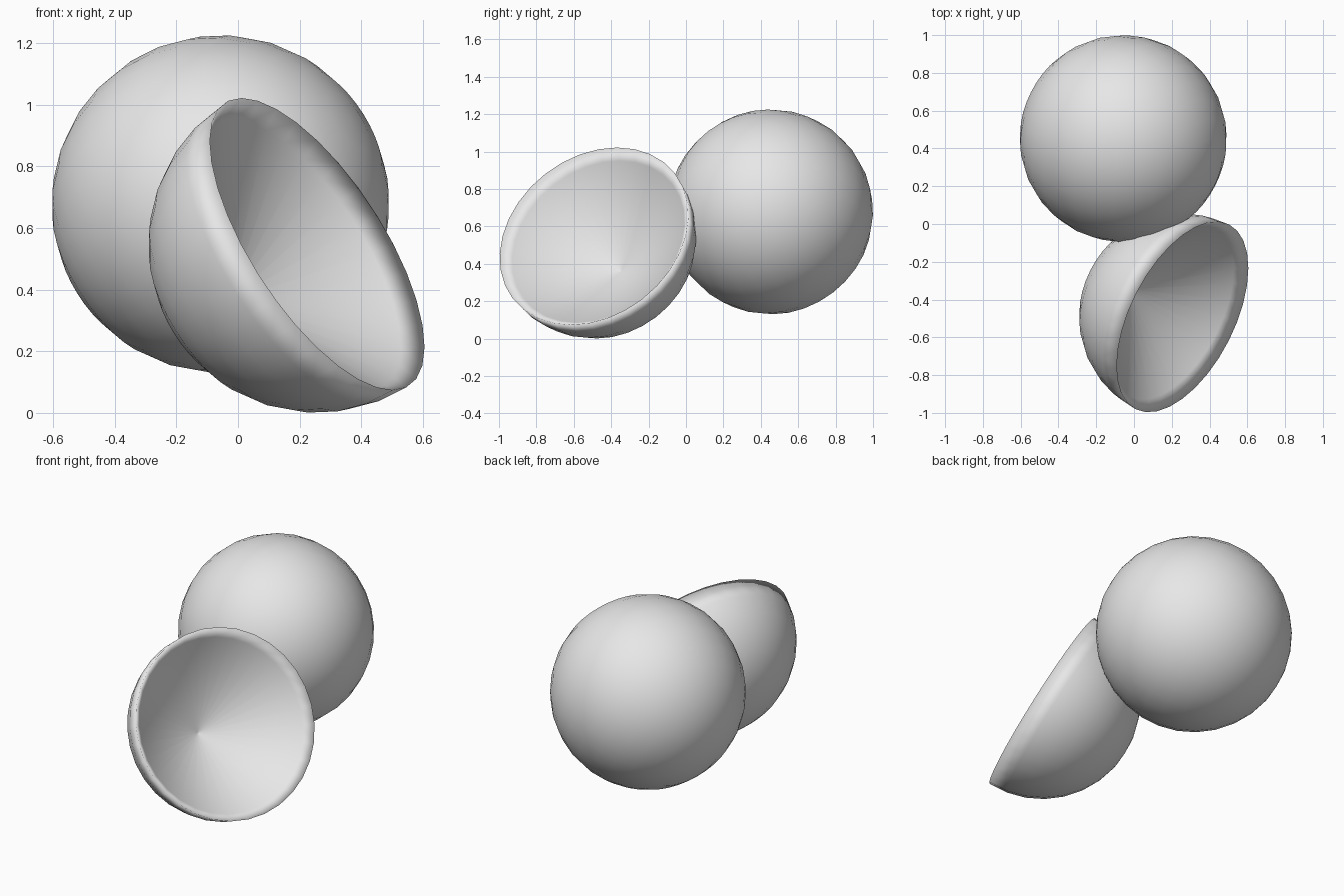
import bpy, bmesh
from mathutils import Vector

cube = bpy.data.objects.get("Cube")
if cube:
    bpy.data.objects.remove(cube, do_unlink=True)

RADIUS = 0.548
OPENING = Vector((0.772, -0.39, 0.502))   # direction the bowl opens

grey = bpy.data.materials.new("plain grey")
grey.use_nodes = True
grey.diffuse_color = (0.8, 0.8, 0.8, 1)
grey.node_tree.nodes["Principled BSDF"].inputs["Base Color"].default_value = (0.8, 0.8, 0.8, 1)


def finish(name, bm, location):
    """Turn a bmesh into a smooth grey object whose axis follows the opening."""
    bmesh.ops.recalc_face_normals(bm, faces=bm.faces)
    for face in bm.faces:
        face.smooth = True
    mesh = bpy.data.meshes.new(name)
    bm.to_mesh(mesh)
    bm.free()
    mesh.materials.append(grey)
    obj = bpy.data.objects.new(name, mesh)
    obj.location = location
    obj.rotation_mode = 'QUATERNION'
    obj.rotation_quaternion = OPENING.to_track_quat('Z', 'Y')
    bpy.context.collection.objects.link(obj)
    return obj


def sphere():
    bm = bmesh.new()
    bmesh.ops.create_uvsphere(bm, u_segments=32, v_segments=16, radius=RADIUS)
    return bm


# Whole ball
finish("ball", sphere(), (-0.057, 0.452, 0.678))

# Half ball, hollowed by a short steep lip and a cone
bm = sphere()
bmesh.ops.delete(bm, geom=[v for v in bm.verts if v.co.z > 0.01], context='VERTS')
rim = [e for e in bm.edges if e.is_boundary]
for radius, depth in ((0.5, 0.06), (0.006, 0.37)):
    new = bmesh.ops.extrude_edge_only(bm, edges=rim)["geom"]
    for v in (g for g in new if isinstance(g, bmesh.types.BMVert)):
        flat = Vector((v.co.x, v.co.y, 0)).normalized() * radius
        v.co = (flat.x, flat.y, -depth)
    rim = [g for g in new if isinstance(g, bmesh.types.BMEdge) and g.is_boundary]
bmesh.ops.contextual_create(bm, geom=rim)
finish("hollow_half_ball", bm, (0.257, -0.492, 0.548))
